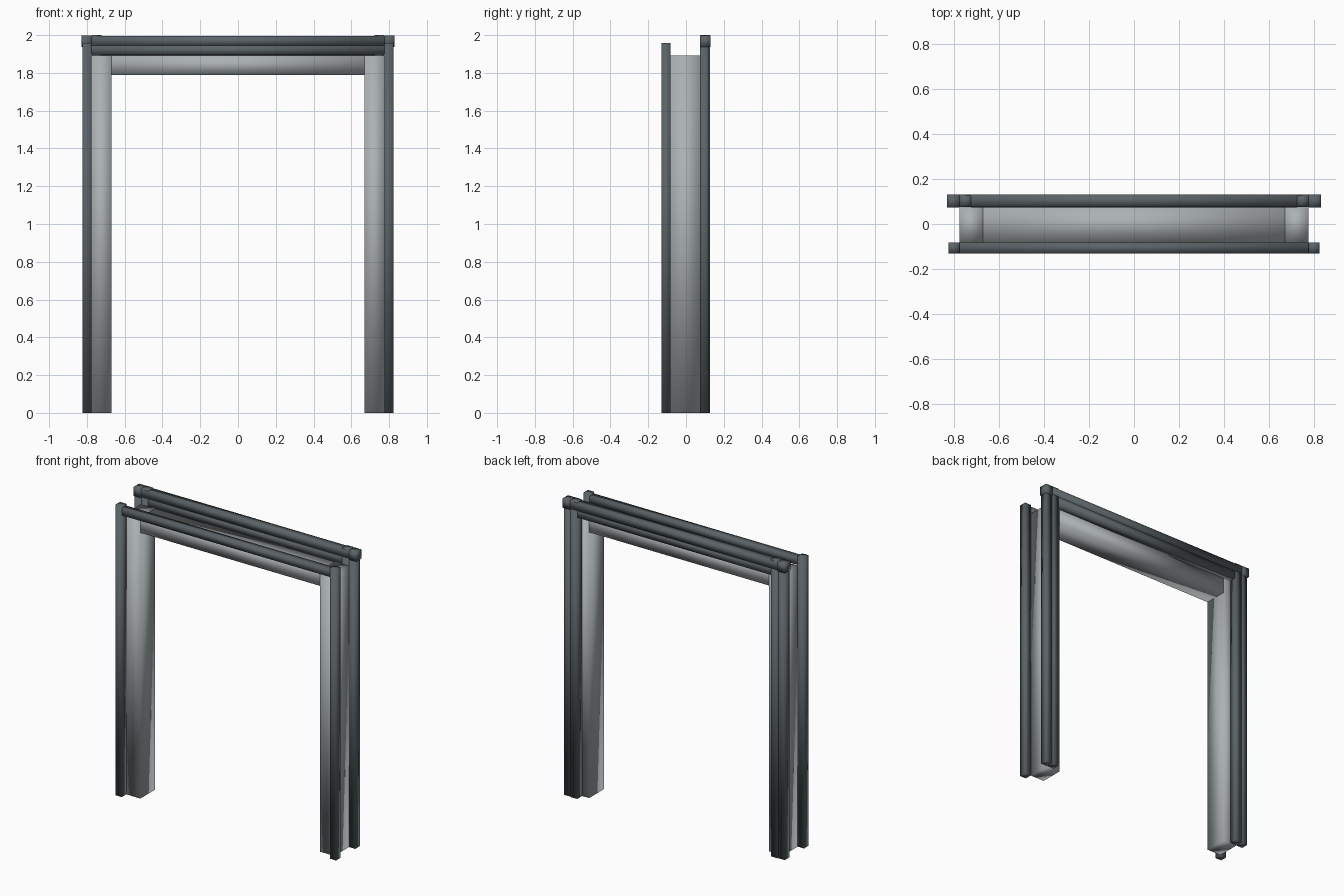
import bpy
import bmesh
from mathutils import Vector

cube = bpy.data.objects.get("Cube")
if cube:
    bpy.data.objects.remove(cube, do_unlink=True)


def material(name, color):
    m = bpy.data.materials.new(name)
    m.use_nodes = True
    m.diffuse_color = color
    m.node_tree.nodes["Principled BSDF"].inputs["Base Color"].default_value = color
    return m


LIGHT = material("light grey metal", (0.41, 0.44, 0.45, 1))
DARK = material("dark grey metal", (0.105, 0.125, 0.135, 1))


def beam(name, x, y, z, mat):
    """Soft-shaded box spanning the given (low, high) ranges."""
    low, high = (Vector(c) for c in zip(x, y, z))
    bm = bmesh.new()
    bmesh.ops.create_cube(bm, size=1)
    for v in bm.verts:
        v.co = (low + high) / 2 + v.co * (high - low)
    for f in bm.faces:
        f.smooth = True
    mesh = bpy.data.meshes.new(name)
    bm.to_mesh(mesh)
    bm.free()
    mesh.materials.append(mat)
    obj = bpy.data.objects.new(name, mesh)
    bpy.context.collection.objects.link(obj)


def pair(name, x, y, z, mat):
    """The same beam on both sides of the opening."""
    beam("left_" + name, x, y, z, mat)
    beam("right_" + name, (-x[1], -x[0]), y, z, mat)


INNER, EDGE, OUTER = 0.67, 0.775, 0.822
CORE_Y, FRONT_Y, BACK_Y = (-0.082, 0.074), (-0.13, -0.082), (0.074, 0.123)

# Light frame lining the opening
pair("jamb", (INNER, EDGE), CORE_Y, (0, 1.893), LIGHT)
beam("header", (-INNER, INNER), CORE_Y, (1.79, 1.893), LIGHT)

# Front trim
pair("front_post", (EDGE, OUTER), FRONT_Y, (0, 1.957), DARK)
beam("front_rail", (-EDGE, EDGE), FRONT_Y, (1.897, 1.945), DARK)

# Back trim: doubled posts and doubled rails
pair("back_outer_post", (EDGE, OUTER), BACK_Y, (0, 1.94), DARK)
pair("back_inner_post", (0.722, EDGE - 0.003), (0.078, 0.127), (0, 2), DARK)
beam("back_lower_rail", (-0.722, 0.722), BACK_Y, (1.893, 1.943), DARK)
beam("back_top_rail", (-EDGE, EDGE), (0.076, 0.13), (1.943, 1.994), DARK)
pair("top_rail_cap", (EDGE, 0.829), (0.073, 0.131), (1.936, 1.997), DARK)
